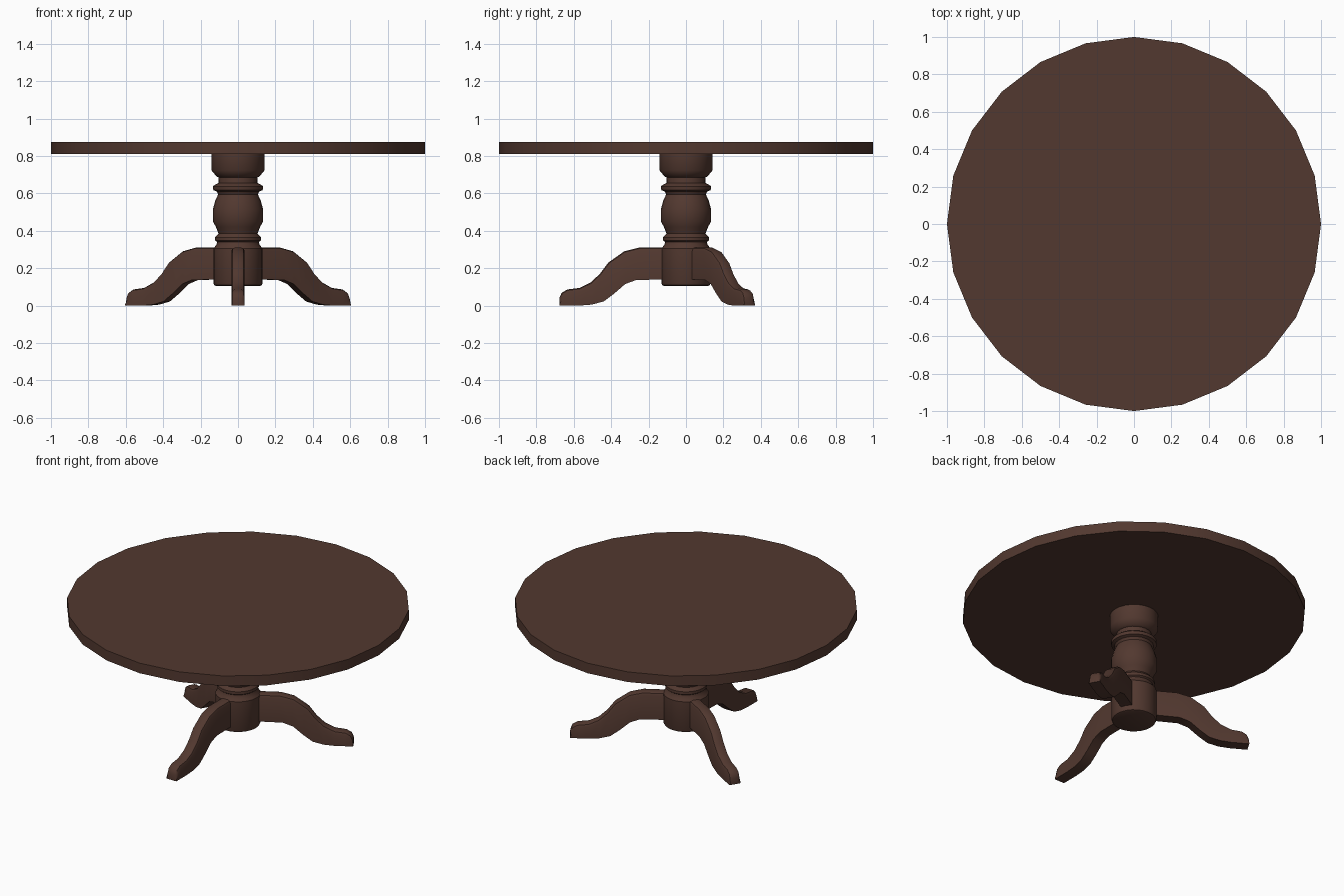
import bpy, bmesh, math
from mathutils import Matrix

if "Cube" in bpy.data.objects:
    bpy.data.objects.remove(bpy.data.objects["Cube"])

wood = bpy.data.materials.new("dark_wood")
wood.diffuse_color = (0.085, 0.04, 0.029, 1)
wood.use_nodes = True
wood.node_tree.nodes["Principled BSDF"].inputs["Base Color"].default_value = wood.diffuse_color


def finish(bm, name):
    bmesh.ops.recalc_face_normals(bm, faces=bm.faces)
    mesh = bpy.data.meshes.new(name)
    bm.to_mesh(mesh)
    bm.free()
    obj = bpy.data.objects.new(name, mesh)
    bpy.context.collection.objects.link(obj)
    mesh.materials.append(wood)
    bpy.ops.object.select_all(action='DESELECT')
    obj.select_set(True)
    bpy.context.view_layer.objects.active = obj
    bpy.ops.object.shade_smooth_by_angle(angle=math.radians(40))
    return obj


def lathe(name, profile, sides):
    """Turn (radius, z) points around z and cap both ends."""
    bm = bmesh.new()
    rings = [[bm.verts.new((r * math.cos(2 * math.pi * i / sides),
                            r * math.sin(2 * math.pi * i / sides), z))
              for i in range(sides)] for r, z in profile]
    for a, b in zip(rings, rings[1:]):
        for i in range(sides):
            j = (i + 1) % sides
            bm.faces.new((a[i], a[j], b[j], b[i]))
    bm.faces.new(rings[0])
    bm.faces.new(rings[-1])
    return finish(bm, name)


# Round top
lathe("table_top", [(1, 0.81), (1, 0.875)], 24)

# Turned pedestal
lathe("pedestal", [
    (0.118, 0.105), (0.127, 0.109), (0.132, 0.12), (0.132, 0.305), (0.115, 0.325),
    (0.112, 0.34), (0.122, 0.347), (0.122, 0.365), (0.112, 0.375), (0.104, 0.385),
    (0.118, 0.42), (0.134, 0.45), (0.134, 0.515), (0.122, 0.56), (0.106, 0.595),
    (0.114, 0.61), (0.132, 0.617), (0.134, 0.637), (0.122, 0.647), (0.105, 0.655),
    (0.103, 0.685), (0.115, 0.69), (0.141, 0.722), (0.141, 0.815)], 24)

# Leg outline: (distance from centre, z)
TOP = [(0.05, 0.31), (0.25, 0.31), (0.33, 0.29), (0.415, 0.23), (0.46, 0.17),
       (0.51, 0.123), (0.57, 0.094), (0.635, 0.086), (0.665, 0.068),
       (0.677, 0.04), (0.677, 0.005)]
BOTTOM = [(0.05, 0.14), (0.265, 0.137), (0.325, 0.115), (0.385, 0.063),
          (0.44, 0.022), (0.505, 0.005), (0.57, 0.0), (0.60, 0.0),
          (0.63, 0.0), (0.655, 0.0), (0.677, 0.0)]


def leg(name, angle, half=0.035):
    bm = bmesh.new()
    s = [[[bm.verts.new((x, y, z)) for x, z in line] for line in (TOP, BOTTOM)]
         for y in (-half, half)]
    (t0, b0), (t1, b1) = s
    n = len(TOP)
    for i in range(n - 1):
        bm.faces.new((t0[i], t0[i + 1], b0[i + 1], b0[i]))
        bm.faces.new((t1[i], b1[i], b1[i + 1], t1[i + 1]))
        bm.faces.new((t0[i], t1[i], t1[i + 1], t0[i + 1]))
        bm.faces.new((b0[i], b0[i + 1], b1[i + 1], b1[i]))
    for i in (0, n - 1):
        bm.faces.new((t0[i], t1[i], b1[i], b0[i]))
    # Round the upper long edges
    edges = [bm.edges.get((t[i], t[i + 1])) for t in (t0, t1) for i in range(n - 1)]
    bmesh.ops.bevel(bm, geom=edges, offset=0.018, segments=2, profile=0.5,
                    affect='EDGES', clamp_overlap=False)
    bm.transform(Matrix.Rotation(math.radians(angle), 4, 'Z'))
    return finish(bm, name)


# Three legs, one to the front
for name, angle in (("front_leg", -90), ("right_leg", 30), ("left_leg", 150)):
    leg(name, angle)
